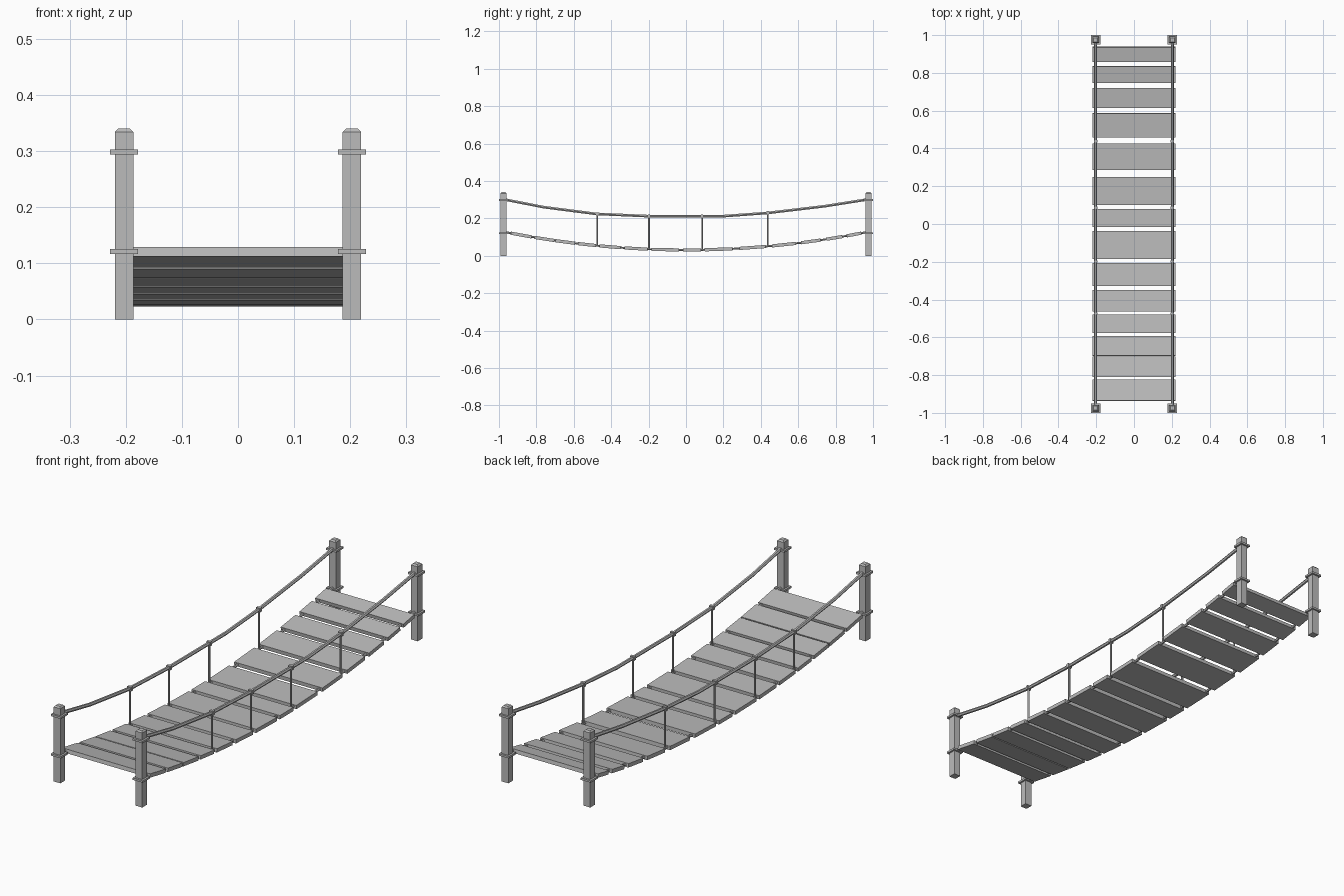
import bpy, bmesh, math
from mathutils import Matrix, Vector

cube = bpy.data.objects.get("Cube")
if cube:
    bpy.data.objects.remove(cube)

grey = bpy.data.materials.new("weathered_grey")
grey.use_nodes = True
colour = (0.5, 0.5, 0.5, 1)
grey.diffuse_color = colour
grey.node_tree.nodes["Principled BSDF"].inputs["Base Color"].default_value = colour

POST_X, POST_Y = 0.203, 0.975


def finish(name, bm):
    bmesh.ops.recalc_face_normals(bm, faces=bm.faces)
    mesh = bpy.data.meshes.new(name)
    bm.to_mesh(mesh)
    bm.free()
    mesh.materials.append(grey)
    obj = bpy.data.objects.new(name, mesh)
    bpy.context.collection.objects.link(obj)
    return obj


def box(name, centre, size, tilt=0.0, chamfer_top=0.0):
    bm = bmesh.new()
    bmesh.ops.create_cube(bm, size=1)
    bmesh.ops.scale(bm, vec=size, verts=bm.verts)
    if chamfer_top:
        edges = [e for e in bm.edges if all(v.co.z > 0 for v in e.verts)]
        bmesh.ops.bevel(bm, geom=edges, offset=chamfer_top, segments=1, affect='EDGES')
    bm.transform(Matrix.Translation(centre) @ Matrix.Rotation(tilt, 4, 'X'))
    return finish(name, bm)


def rope(name, points, radius, sides=6):
    # Sweep a ring along a path lying in a plane of constant x
    bm = bmesh.new()
    pts = [Vector(p) for p in points]
    rings = []
    for i, p in enumerate(pts):
        along = (pts[min(i + 1, len(pts) - 1)] - pts[max(i - 1, 0)]).normalized()
        side = Vector((1, 0, 0))
        up = side.cross(along)
        rings.append([bm.verts.new(p + radius * (math.cos(a) * side + math.sin(a) * up))
                      for a in (math.tau * k / sides for k in range(sides))])
    for a, b in zip(rings, rings[1:]):
        for k in range(sides):
            n = (k + 1) % sides
            bm.faces.new((a[k], a[n], b[n], b[k]))
    bm.faces.new(rings[0])
    bm.faces.new(rings[-1])
    return finish(name, bm)


def deck_z(y):
    return 0.031 + 0.0945 * (y / 0.96) ** 2


# Planks follow the sag of the deck
planks = [(-0.936, -0.825), (-0.81, -0.704), (-0.698, -0.593), (-0.577, -0.481),
          (-0.463, -0.35), (-0.328, -0.206), (-0.185, -0.037), (-0.016, 0.079),
          (0.10, 0.249), (0.286, 0.426), (0.46, 0.587), (0.616, 0.72),
          (0.749, 0.836), (0.86, 0.937)]
for i, (y0, y1) in enumerate(planks):
    z0, z1 = deck_z(y0), deck_z(y1)
    box(f"plank_{i + 1}", (0, (y0 + y1) / 2, (z0 + z1) / 2),
        (0.438, math.hypot(y1 - y0, z1 - z0), 0.017), math.atan2(z1 - z0, y1 - y0))

rail = [(-0.975, 0.302), (-0.76, 0.26), (-0.48, 0.224), (-0.2, 0.212),
        (0.2, 0.212), (0.435, 0.229), (0.74, 0.265), (0.975, 0.302)]


def rail_z(y):
    for (y0, z0), (y1, z1) in zip(rail, rail[1:]):
        if y0 <= y <= y1:
            return z0 + (z1 - z0) * (y - y0) / (y1 - y0)


for side, x in (("left", POST_X), ("right", -POST_X)):
    # Posts with rope collars
    for end, y in (("front", -POST_Y), ("back", POST_Y)):
        box(f"{end}_{side}_post", (x, y, 0.17), (0.033, 0.033, 0.34), chamfer_top=0.006)
        for level, z in (("upper", 0.298), ("lower", 0.121)):
            box(f"{end}_{side}_{level}_collar", (x, y, z), (0.05, 0.05, 0.009))
    # Handrail and deck ropes
    rope(f"{side}_handrail_rope", [(x, y, z) for y, z in rail], 0.008)
    steps = [POST_Y * (k / 8 - 1) for k in range(17)]
    rope(f"{side}_deck_rope", [(x, y, deck_z(y)) for y in steps], 0.006)
    # Hangers tied between the two ropes
    for i, y in enumerate((-0.474, -0.198, 0.086, 0.438)):
        rope(f"{side}_hanger_{i + 1}", [(x, y, deck_z(y)), (x, y, rail_z(y))], 0.005)
        box(f"{side}_knot_{i + 1}", (x, y, rail_z(y)), (0.02, 0.012, 0.018))
